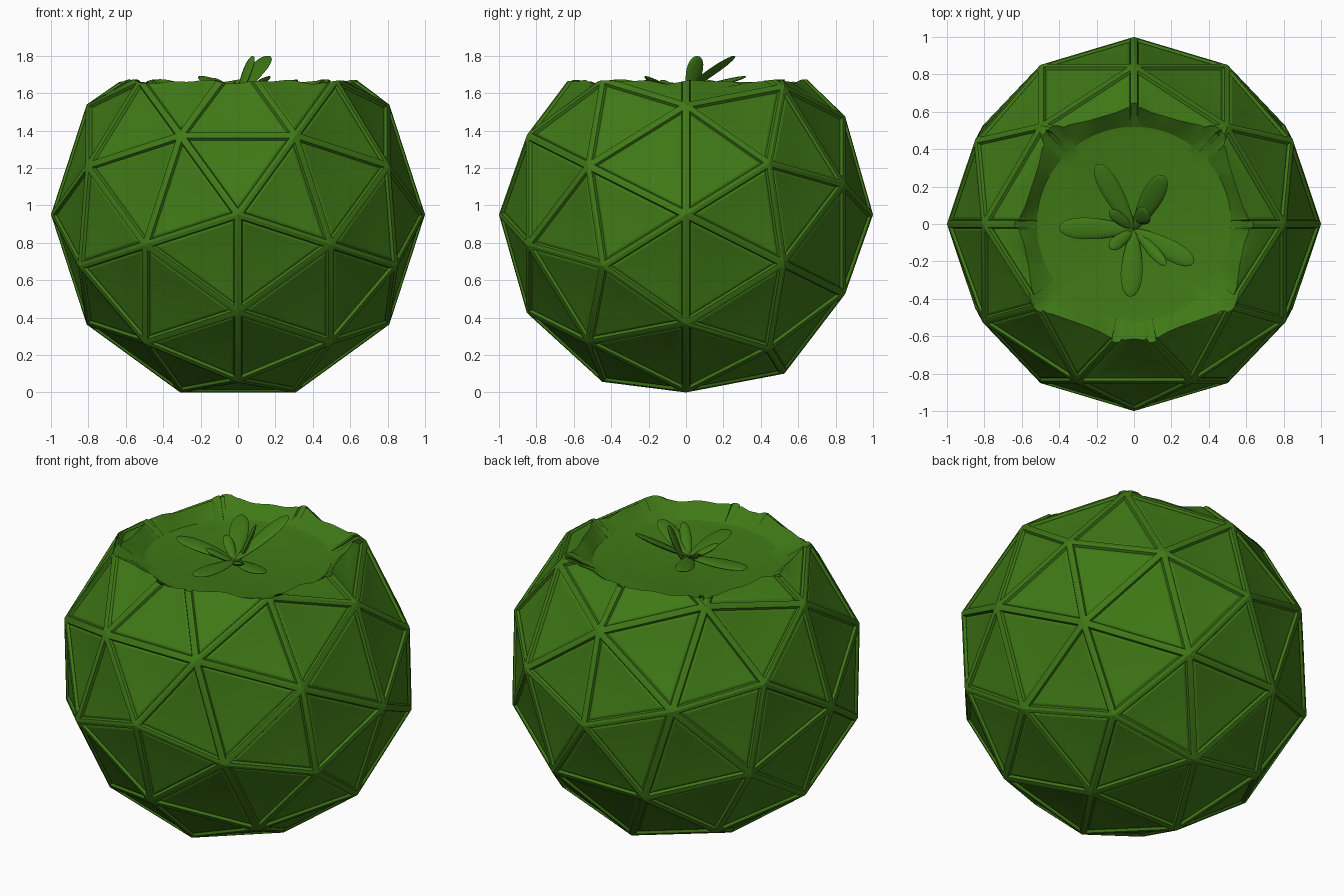
import bpy, bmesh, math
from mathutils import Matrix, Vector

if "Cube" in bpy.data.objects:
    bpy.data.objects.remove(bpy.data.objects["Cube"])

CENTRE_Z = 0.951
SOIL_Z = 1.58

green = bpy.data.materials.new("green_glaze")
green.diffuse_color = (0.05, 0.19, 0.008, 1)
green.use_nodes = True
green.node_tree.nodes["Principled BSDF"].inputs["Base Color"].default_value = green.diffuse_color


def finish(bm, name, angle=30):
    mesh = bpy.data.meshes.new(name)
    bmesh.ops.recalc_face_normals(bm, faces=bm.faces[:])
    bm.to_mesh(mesh)
    bm.free()
    ob = bpy.data.objects.new(name, mesh)
    bpy.context.collection.objects.link(ob)
    mesh.materials.append(green)
    bpy.ops.object.select_all(action='DESELECT')
    ob.select_set(True)
    bpy.context.view_layer.objects.active = ob
    bpy.ops.object.shade_smooth_by_angle(angle=math.radians(angle))
    return ob


# Geodesic pot: icosphere with its pole turned to the y axis
bm = bmesh.new()
turn = Matrix(((0, 1, 0), (0, 0, 1), (1, 0, 0))).to_4x4()
bmesh.ops.create_icosphere(bm, subdivisions=2, radius=1,
                           matrix=Matrix.Translation((0, 0, CENTRE_Z)) @ turn)

# Raised ridge, narrow groove and slightly sunken panel on every triangle
panels = bm.faces[:]
for width, depth in ((0.018, 0.0), (0.008, -0.014), (0.012, 0.004), (0.06, -0.006)):
    bmesh.ops.inset_individual(bm, faces=panels, thickness=width, depth=depth,
                               use_even_offset=True)

# Open the top
bmesh.ops.bisect_plane(bm, geom=bm.verts[:] + bm.edges[:] + bm.faces[:],
                       plane_co=(0, 0, 1.662), plane_no=(0, 0, 1), clear_outer=True)
edges = [e for e in bm.edges if e.is_boundary]
bmesh.ops.subdivide_edges(bm, edges=[e for e in edges if e.calc_length() > 0.1], cuts=5)
edges = [e for e in bm.edges if e.is_boundary]
for v in {v for e in edges for v in e.verts}:
    a = math.atan2(v.co.y, v.co.x)
    v.co.z += 0.007 * math.sin(9 * a) + 0.006 * math.sin(17 * a + 1)

# Lip dips inwards to a round soil bed
for blend, radius, z in ((0.5, 0.52, 1.625), (1, 0.52, SOIL_Z + 0.01), (1, 0.45, SOIL_Z)):
    new = bmesh.ops.extrude_edge_only(bm, edges=edges)["geom"]
    for v in (g for g in new if isinstance(g, bmesh.types.BMVert)):
        r = math.hypot(v.co.x, v.co.y)
        k = (r + (radius - r) * blend) / r
        v.co = (v.co.x * k, v.co.y * k, z)
    edges = [g for g in new if isinstance(g, bmesh.types.BMEdge)]
bmesh.ops.contextual_create(bm, geom=edges)
finish(bm, "geodesic_pot", 20)


# Succulent leaves: flattened ovals, narrow at the root
def leaf(index, root, tip, width):
    root, tip = Vector(root), Vector(tip)
    span = tip - root
    bm = bmesh.new()
    bmesh.ops.create_uvsphere(bm, u_segments=12, v_segments=10, radius=1,
                              matrix=Matrix.Rotation(math.pi / 2, 4, 'Y'))
    for v in bm.verts:
        t = (v.co.x + 1) / 2
        taper = 0.55 + 0.6 * t
        v.co = (t * span.length, v.co.y * width / 2 * taper, v.co.z * 0.014)
    quat = span.to_track_quat('X', 'Z')
    bm.transform(Matrix.Translation(root) @ quat.to_matrix().to_4x4())
    finish(bm, f"leaf_{index}", 40)


root = (0, -0.03, SOIL_Z + 0.015)
leaves = [
    (root, (-0.20, 0.32, 1.69), 0.12),
    (root, (0.16, 0.26, 1.80), 0.13),
    (root, (-0.40, -0.02, 1.63), 0.13),
    (root, (0.32, -0.21, 1.67), 0.12),
    (root, (-0.02, -0.39, 1.63), 0.13),
    ((0, 0.02, SOIL_Z), (0.08, 0.06, 1.80), 0.11),
    ((0, -0.03, SOIL_Z), (-0.13, 0.07, 1.68), 0.07),
    ((0, -0.03, SOIL_Z), (0.17, -0.22, 1.69), 0.07),
    ((0, -0.03, SOIL_Z), (-0.13, -0.13, 1.67), 0.08),
]
for i, (base, tip, width) in enumerate(leaves, 1):
    leaf(i, base, tip, width)
